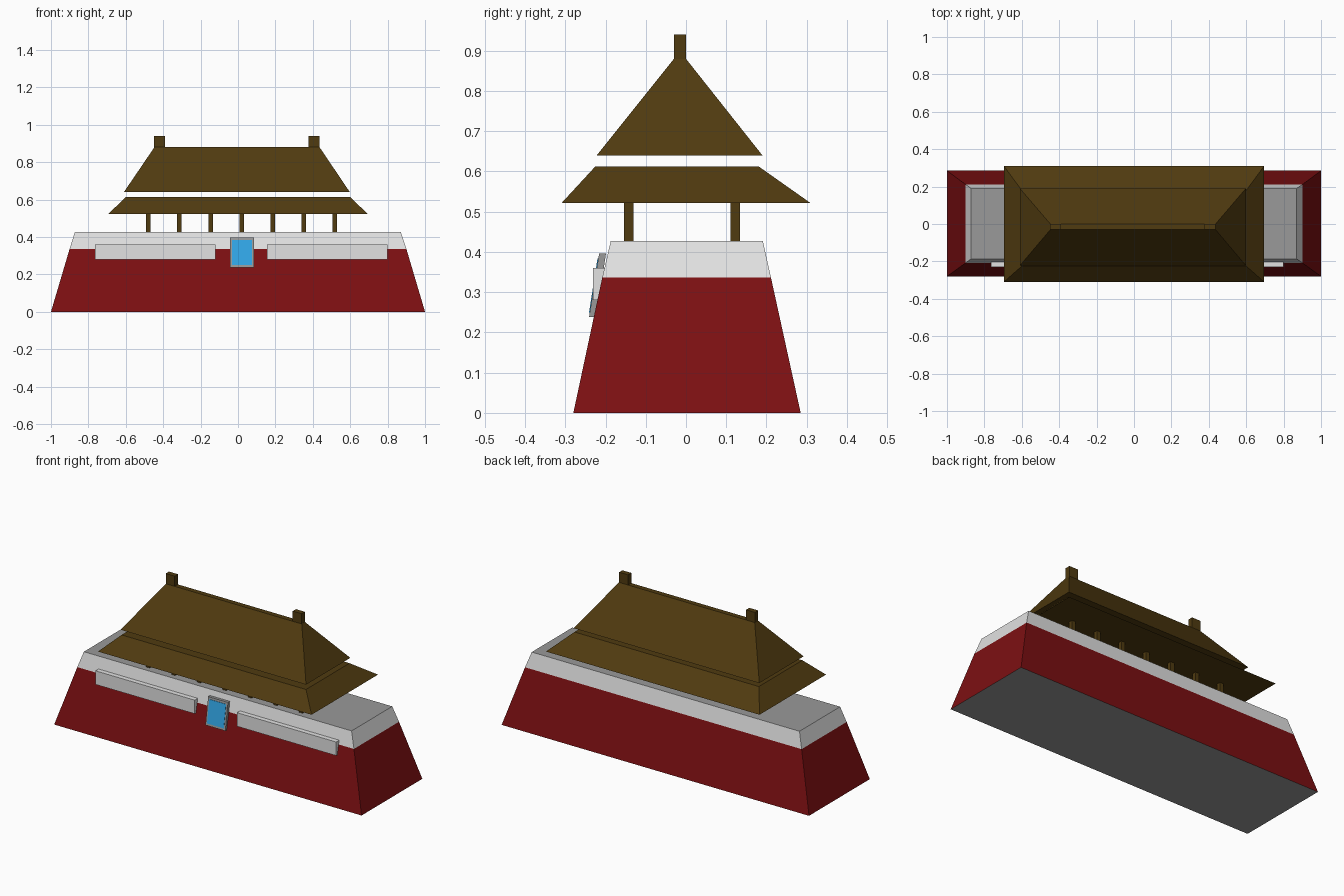
import bpy
import bmesh

if "Cube" in bpy.data.objects:
    bpy.data.objects.remove(bpy.data.objects["Cube"], do_unlink=True)


def make_material(name, rgb):
    mat = bpy.data.materials.new(name)
    mat.use_nodes = True
    mat.diffuse_color = (*rgb, 1)
    mat.node_tree.nodes["Principled BSDF"].inputs["Base Color"].default_value = (*rgb, 1)
    return mat


RED = make_material("wall red", (0.205, 0.005, 0.006))
WHITE = make_material("pale stone", (0.76, 0.76, 0.76))
GREY = make_material("floor grey", (0.32, 0.32, 0.32))
BROWN = make_material("roof brown", (0.08, 0.043, 0.005))
BLUE = make_material("picture blue", (0.033, 0.4, 0.83))


def loft(name, rings, mats, rule=None):
    """Closed solid through stacked rectangles (z, x0, x1, y0, y1)."""
    bm = bmesh.new()
    loops = []
    for z, x0, x1, y0, y1 in rings:
        corners = ((x0, y0), (x1, y0), (x1, y1), (x0, y1))
        loops.append([bm.verts.new((x, y, z)) for x, y in corners])
    bm.faces.new(loops[0][::-1])
    bm.faces.new(loops[-1])
    for low, high in zip(loops, loops[1:]):
        for i in range(4):
            j = (i + 1) % 4
            bm.faces.new((low[i], low[j], high[j], high[i]))
    bm.normal_update()
    if rule:
        for face in bm.faces:
            face.material_index = rule(face)
    mesh = bpy.data.meshes.new(name)
    bm.to_mesh(mesh)
    bm.free()
    for mat in mats:
        mesh.materials.append(mat)
    obj = bpy.data.objects.new(name, mesh)
    bpy.context.collection.objects.link(obj)
    return obj


def box(name, x0, x1, y0, y1, z0, z1, mat):
    return loft(name, [(z0, x0, x1, y0, y1), (z1, x0, x1, y0, y1)], [mat])


# Sloping base: red wall, pale parapet band, grey floor and underside
BAND_Z, TOP_Z = 0.337, 0.427


def base_colour(face):
    if abs(face.normal.z) > 0.9:
        return 2
    return 1 if face.calc_center_median().z > BAND_Z else 0


loft("base_wall", [(0, -1, 1, -0.28, 0.285),
                   (BAND_Z, -0.9, 0.9, -0.208, 0.211),
                   (TOP_Z, -0.872, 0.87, -0.187, 0.191)],
     [RED, WHITE, GREY], base_colour)

# Two rows of columns
EAVE_Z = 0.522
for row, y in (("front", -0.142), ("back", 0.122)):
    for i in range(7):
        x = -0.479 + 0.166 * i
        box(f"{row}_column_{i + 1}", x - 0.012, x + 0.012, y - 0.012, y + 0.012,
            TOP_Z, EAVE_Z, BROWN)

# Two-tier hipped roof
loft("lower_roof", [(EAVE_Z, -0.695, 0.695, -0.309, 0.309),
                    (0.613, -0.6, 0.6, -0.225, 0.18)], [BROWN])
loft("upper_roof", [(0.64, -0.61, 0.598, -0.222, 0.19),
                    (0.88, -0.447, 0.436, -0.03, 0)], [BROWN])

# Ridge end blocks
for side, x in (("right", -0.42), ("left", 0.406)):
    box(f"{side}_ridge_block", x - 0.029, x + 0.029, -0.03, 0, 0.87, 0.94, BROWN)

# Wall banners
for side, x in (("right", -0.765), ("left", 0.155)):
    box(f"{side}_banner", x, x + 0.645, -0.231, -0.195, 0.28, 0.36, WHITE)

# Leaning framed picture
loft("picture_frame", [(0.238, -0.043, 0.086, -0.241, -0.222),
                       (0.396, -0.043, 0.086, -0.216, -0.199)], [GREY])
loft("picture_panel", [(0.25, -0.033, 0.076, -0.241, -0.235),
                       (0.384, -0.033, 0.076, -0.22, -0.214)], [BLUE])
